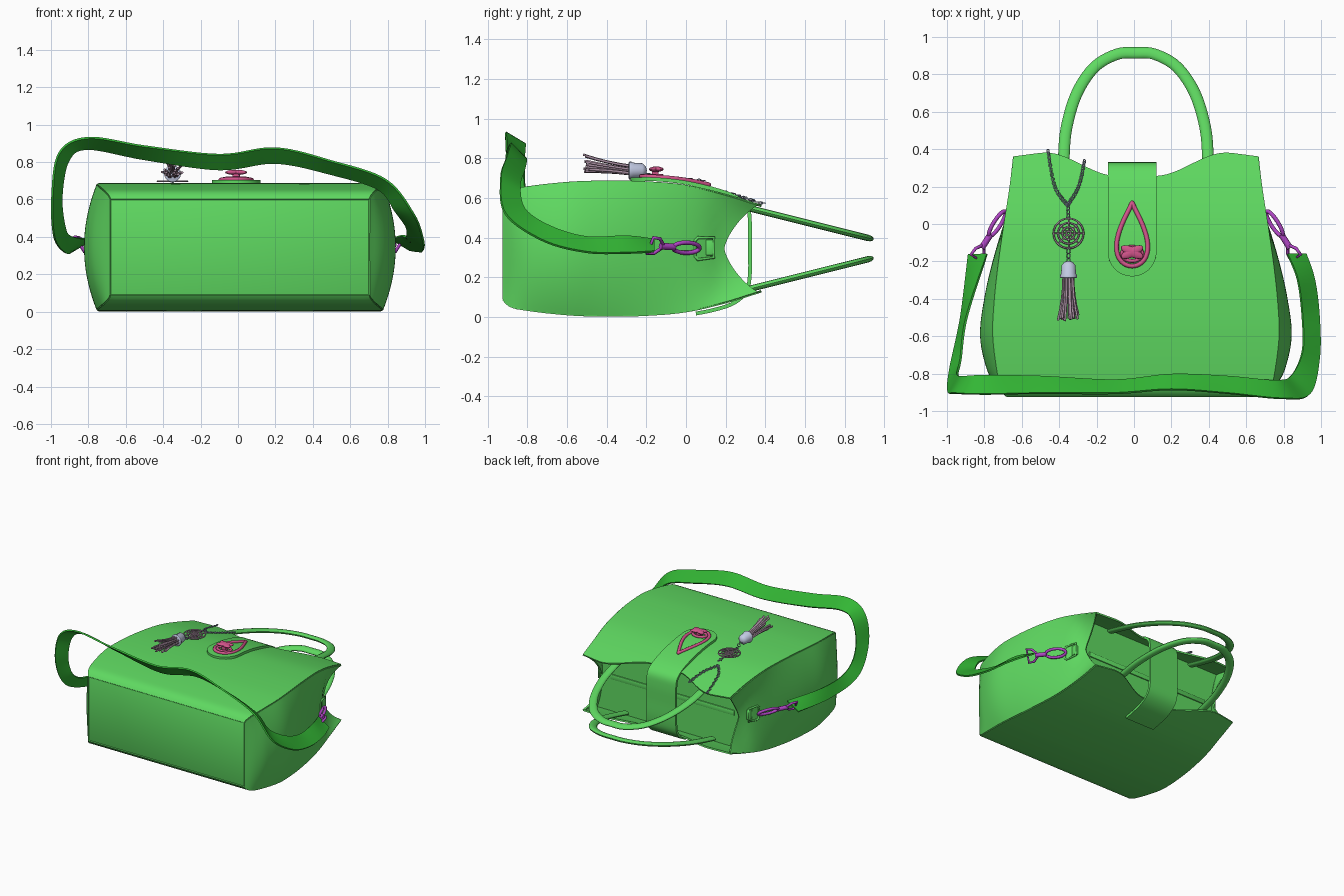
import bpy, bmesh, math, random
from mathutils import Vector as V

if "Cube" in bpy.data.objects:
    bpy.data.objects.remove(bpy.data.objects["Cube"])
random.seed(4)
CX, CZ = 0.01, 0.345          # symmetry planes of the bag

def mat(name, c):
    m = bpy.data.materials.new(name)
    m.diffuse_color = (*c, 1)
    m.use_nodes = True
    m.node_tree.nodes["Principled BSDF"].inputs["Base Color"].default_value = m.diffuse_color
    return m
GREEN = mat("leather", (.115, .70, .12))
STRAP = mat("strap_leather", (.033, .47, .035))
PINK = mat("pink_metal", (.65, .09, .26))
PURPLE = mat("purple_metal", (.43, .06, .55))
STEEL = mat("steel", (.30, .35, .46))
PEARL = mat("pearl", (.55, .60, .78))
MAUVE = mat("mauve", (.42, .29, .38))

def finish(ob, m):
    ob.data.materials.append(m)
    bpy.ops.object.select_all(action='DESELECT')
    ob.select_set(True)
    bpy.context.view_layer.objects.active = ob
    for md in list(ob.modifiers):
        bpy.ops.object.modifier_apply(modifier=md.name)
    bpy.ops.object.shade_smooth_by_angle(angle=math.radians(40))
    return ob

def surf(name, fn, nu, nv, m, thick=0, wrap=False):
    """Grid surface fn(u, v), u and v in 0..1, optionally closed in v and thickened."""
    bm = bmesh.new()
    nc = nv if wrap else nv + 1
    g = [[bm.verts.new(fn(i / nu, j / nv)) for j in range(nc)] for i in range(nu + 1)]
    for i in range(nu):
        for j in range(nv):
            k = (j + 1) % nc
            bm.faces.new((g[i][j], g[i + 1][j], g[i + 1][k], g[i][k]))
    bmesh.ops.remove_doubles(bm, verts=bm.verts, dist=1e-5)
    bmesh.ops.recalc_face_normals(bm, faces=bm.faces)
    me = bpy.data.meshes.new(name)
    bm.to_mesh(me)
    bm.free()
    ob = bpy.data.objects.new(name, me)
    bpy.context.collection.objects.link(ob)
    if thick:
        s = ob.modifiers.new("thickness", 'SOLIDIFY')
        s.thickness, s.offset = thick, 0
    return finish(ob, m)

def tubes(name, paths, r, m, closed=False, res=2):
    cu = bpy.data.curves.new(name, 'CURVE')
    cu.dimensions, cu.bevel_depth, cu.bevel_resolution = '3D', r, res
    cu.use_fill_caps = True
    for p in paths:
        s = cu.splines.new('POLY')
        s.points.add(len(p) - 1)
        for q, c in zip(s.points, p):
            q.co = (*c, 1)
        s.use_cyclic_u = closed
    cu.materials.append(m)
    ob = bpy.data.objects.new(name, cu)
    bpy.context.collection.objects.link(ob)
    return ob

def box(name, c, size, m, bev=.006):
    bpy.ops.mesh.primitive_cube_add(size=1, location=c)
    ob = bpy.context.object
    ob.name, ob.scale = name, size
    bpy.ops.object.transform_apply(location=False, rotation=False, scale=True)
    b = ob.modifiers.new("bevel", 'BEVEL')
    b.width, b.segments = bev, 2
    return finish(ob, m)

def spline(pts, t):
    """Catmull-Rom through pts, t in 0..1."""
    n = len(pts) - 1
    i = min(int(t * n), n - 1)
    f = t * n - i
    a, b, c, d = (V(pts[max(0, min(n, k))]) for k in (i - 1, i, i + 1, i + 2))
    return b + (c - a) * f / 2 + (a - b * 2.5 + c * 2 - d / 2) * f**2 + (b * 1.5 - a / 2 - c * 1.5 + d / 2) * f**3

def table(tab, x):
    """Smooth lookup in a list of (x, value)."""
    n = len(tab) - 1
    i = max([k for k in range(n) if tab[k][0] <= x] or [0])
    sl = lambda k: (tab[min(n, k + 1)][1] - tab[max(0, k - 1)][1]) / (tab[min(n, k + 1)][0] - tab[max(0, k - 1)][0])
    (x0, y0), (x1, y1) = tab[i], tab[i + 1]
    h = x1 - x0
    f = min(1, max(0, (x - x0) / h))
    return (y0 * (1 + 2 * f) * (1 - f)**2 + sl(i) * h * f * (1 - f)**2
            + y1 * f * f * (3 - 2 * f) + sl(i + 1) * h * f * f * (f - 1))

# half depth, panel half width and gusset half width along the bag height (y)
DEPTH = [(-.92, .255), (-.90, .28), (-.85, .30), (-.6, .33), (-.4, .337), (-.2, .333), (0, .315), (.2, .27), (.38, .215)]
WIDTH = [(-.92, .69), (-.88, .715), (-.8, .735), (-.6, .76), (-.45, .755), (-.25, .735), (0, .70), (.2, .67), (.38, .65)]
GUSS = [(-.92, .69), (-.86, .745), (-.78, .79), (-.6, .827), (-.4, .805), (-.2, .76), (0, .70), (.1, .66), (.19, .61), (.38, .56)]

# front and back panels with the dipped top edge
def top_edge(a):
    f = min(1, max(0, (abs(a) - .10) / .38))
    return .255 + .125 * f * f * (3 - 2 * f) - .02 * max(0, (abs(a) - .5) / .15)
for name, sz in (("front_panel", 1), ("back_panel", -1)):
    def panel(u, v):
        a = 2 * u - 1
        y = -.92 + (top_edge(a * .65) + .92) * v**1.3
        return (CX + a * table(WIDTH, y), y, CZ + sz * table(DEPTH, y))
    surf(name, panel, 40, 36, GREEN, .012)

# side gussets, bulging low down and folded in at the mouth
def gusset_x(t, y):
    w = table(WIDTH, y)
    return w + (table(GUSS, y) - w) * (1 - t * t)
for name, sx in (("right_gusset", 1), ("left_gusset", -1)):
    def gusset(u, v):
        t = 2 * u - 1
        y = -.92 + (.19 + .17 * abs(t)**1.35 + .92) * v**1.3
        return (CX + sx * gusset_x(t, y), y, CZ + t * table(DEPTH, y))
    surf(name, gusset, 24, 36, GREEN, .012)
box("base", (CX, -.912, CZ), (1.38, .02, .51), GREEN)

# inner cover just below the mouth, with a raised zip strip
def cover(u, v):
    t = 2 * v - 1
    return (CX + (2 * u - 1) * gusset_x(t, .15), .15, CZ + t * table(DEPTH, .15))
surf("inner_cover", cover, 12, 12, GREEN, .01)
box("zip_strip", (CX, .157, CZ), (1.1, .012, .04), GREEN, .004)

# two arched handles with an oval section, fixed inside the panels
ARCH = [(.385, .2), (.385, .36), (.37, .52), (.315, .70), (.22, .84), (.10, .908), (0, .915)]
ARCH += [(-x, y) for x, y in ARCH[-2::-1]]
for name, sz in (("front_handle", 1), ("back_handle", -1)):
    def at(u):
        p = spline(ARCH, u)
        return V((CX + p.x, p.y, CZ + sz * (.193 - .25 * (p.y - .36))))
    N = V((0, .25 * sz, 1)).normalized()
    def handle(u, v):
        T = (at(min(1, u + .004)) - at(max(0, u - .004))).normalized()
        a = v * math.tau
        return at(u) + T.cross(N) * .031 * math.cos(a) + N * .016 * math.sin(a)
    surf(name, handle, 60, 12, GREEN, wrap=True)

# closing flap, from the back over the mouth to a rounded front end
FLAP = [(-.28, .694), (-.15, .694), (0, .677), (.15, .642), (.25, .605), (.308, .56), (.322, .48),
        (.322, .35), (.322, .22), (.305, .13), (.24, .07), (.14, .036), (.05, .018)]
def flap(u, v):
    v = v**1.6
    p = spline(FLAP, v)
    d = min(1, max(0, (p.x + .28) / .13)) if v < .3 else 1
    return (-.01 + (2 * u - 1) * .13 * math.sqrt(1 - (1 - d)**2), p.x, p.y)
surf("flap", flap, 8, 70, GREEN, .019)

# teardrop buckle and turn lock
def drop(k):
    th = math.tau * k / 48
    y = -.055 + .17 * math.cos(th)
    return (-.01 + .115 * math.sin(th) * math.sin(th / 2)**1.3, y, CZ + table(DEPTH, y) + .03)
tubes("teardrop_buckle", [[drop(k) for k in range(48)]], .012, PINK, True)
def circle(c, rx, ry, n=24):
    return [(c[0] + rx * math.cos(math.tau * k / n), c[1] + ry * math.sin(math.tau * k / n), c[2]) for k in range(n)]
tubes("lock_ring", [circle((-.01, -.16, .712), .055, .038)], .010, PINK, True)
box("lock_post", (-.01, -.155, .722), (.04, .035, .05), PINK)
for i, a in enumerate((.45, -.45)):
    bpy.ops.mesh.primitive_uv_sphere_add(segments=20, ring_count=10, location=(-.01, -.15, .745), rotation=(0, 0, a))
    bpy.context.object.name = f"turn_knob_{i + 1}"
    bpy.context.object.scale = (.065, .026, .014)
    finish(bpy.context.object, PINK)

# shoulder strap: centre point and half-width vector along the ribbon
RIB = [(.87, -.16, .36, .05, 0, -.03), (.92, -.3, .365, .045, 0, -.042), (.945, -.5, .365, .045, 0, -.038),
       (.945, -.7, .42, .045, -.02, -.035), (.89, -.86, .53, .05, -.05, -.01), (.77, -.885, .68, .02, -.048, .025),
       (.5, -.86, .77, 0, -.045, .035), (.2, -.845, .835, 0, -.04, .04), (-.1, -.87, .80, 0, -.035, .04),
       (-.5, -.86, .85, 0, -.045, .035), (-.8, -.86, .90, 0, -.05, .03), (-.93, -.86, .83, -.025, -.045, .02),
       (-.968, -.85, .62, -.025, -.045, 0), (-.955, -.75, .43, -.028, -.025, -.03),
       (-.91, -.5, .36, -.015, 0, -.045), (-.835, -.16, .355, -.05, 0, -.03)]
def ribbon(u, v):
    p = spline(RIB, u)
    return V(p[:3]) + V(p[3:]) * (2 * v - 1)
surf("shoulder_strap", ribbon, 120, 4, STRAP, .012)

# swivel clasps, D-rings and tabs on both sides
for side, sx in (("right", 1), ("left", -1)):
    A, B = V((CX + sx * .85, -.17, .36)), V((CX + sx * .695, .075, .345))
    D = B - A
    Q = (D.normalized().cross(V((0, 0, 1))) * .6 * sx + V((0, 0, .8))).normalized()
    P = lambda t, w: A + D * t + Q * w
    tubes(side + "_clasp_ring", [[P(-.04, -.05), P(-.04, .05), P(.1, .045), P(.2, .015), P(.2, -.015), P(.1, -.045)]], .009, PURPLE, True)
    tubes(side + "_clasp_swivel", [[P(.17, 0), P(.46, 0)]], .017, PURPLE)
    tubes(side + "_clasp_hook", [[P(.7 + .27 * math.cos(math.tau * k / 20), .032 * math.sin(math.tau * k / 20)) for k in range(20)]], .011, PURPLE, True)
    tubes(side + "_d_ring", [[(CX + sx * (.70 - .25 * y), y, .345 + z) for y, z in ((.045, -.04), (.06, -.055), (.14, -.045), (.14, .055), (.06, .055), (.045, .04))]], .008, GREEN, True)
    box(side + "_ring_tab", (CX + sx * .65, .12, .35), (.04, .04, .08), GREEN)

# chain of small links hanging over the front edge
def link(c, r, flip):
    return [(c[0] + r * math.cos(a) * .6, c[1] + r * math.sin(a), c[2] + (r * .6 * math.cos(a) if flip else 0))
            for a in (math.tau * k / 10 for k in range(10))]
links = []
for end in ((-.46, .39), (-.265, .335)):
    pts = [(-.355, .10), (-.355 + (end[0] + .355) * .65, .20), end]
    for k in range(19):
        x, y = spline(pts, k / 18)
        links.append(link((x, y, CZ + table(DEPTH, y) + .014), .010, k % 2))
links += [link((-.352, y, .688), .012, k % 2) for k, y in enumerate((.085, .065, .045))]
links += [link((-.35, y, .70 + .012 * k), .014, k % 2) for k, y in enumerate((-.145, -.17, -.195))]
tubes("charm_chain", links, .003, STEEL, True, 1)

# openwork medallion: concentric rings and spokes
M = (-.35, -.05, .697)
tubes("medallion_rings", [circle(M, r, r, 28) for r in (.08, .056, .033, .011)], .005, MAUVE, True, 1)
tubes("medallion_spokes", [[(M[0] + r * math.cos(k * math.tau / 8), M[1] + r * math.sin(k * math.tau / 8), M[2]) for r in (.01, .08)]
                           for k in range(8)], .004, MAUVE, res=1)

# tassel cap and strands
CAP = [(-.197, 0), (-.203, .022), (-.22, .037), (-.265, .04), (-.275, .045), (-.285, .045), (-.29, .038), (-.29, 0)]
def cap(u, v):
    y, r = CAP[round(u * 7)]
    return (-.35 + r * math.cos(v * math.tau), y, .738 + r * math.sin(v * math.tau))
surf("tassel_cap", cap, 7, 20, PEARL, wrap=True)
strands = []
for k in range(22):
    a, q = random.uniform(0, math.tau), math.sqrt(random.random())
    y1 = random.uniform(-.52, -.48)
    strands.append([(-.35 + math.cos(a) * q * (.03 + .034 * t * t), -.28 + (y1 + .28) * t,
                     .738 + .03 * t + math.sin(a) * q * (.03 + .03 * t * t)) for t in (0, .25, .5, .75, 1)])
tubes("tassel_strands", strands, .0065, MAUVE, res=1)
